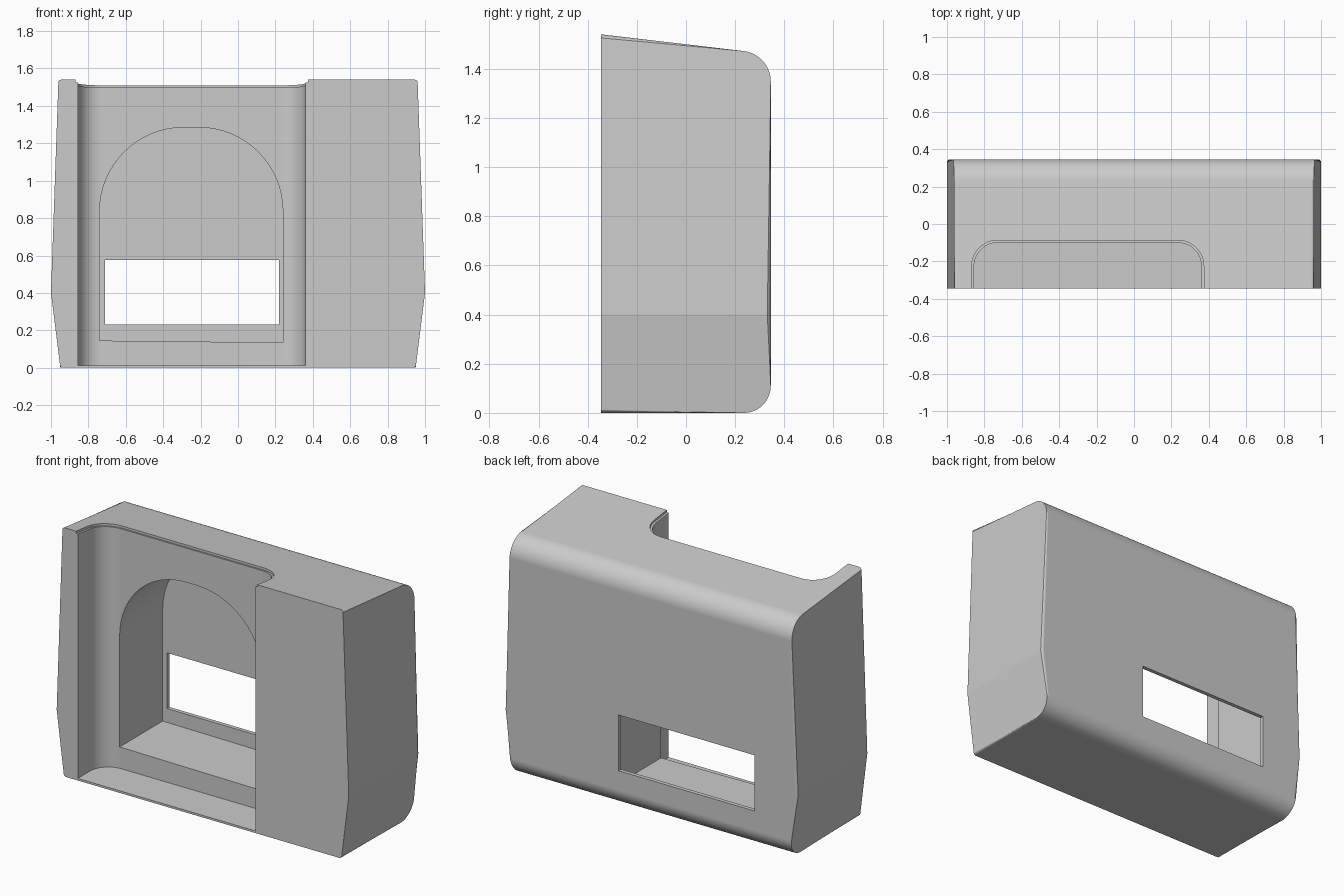
import bpy, bmesh, math
from mathutils import Vector

cube = bpy.data.objects.get("Cube")
if cube:
    bpy.data.objects.remove(cube, do_unlink=True)

FRONT, BACK, WAIST = -0.345, 0.345, 0.4


def top(y):
    """Height of the sloping roof at depth y."""
    return 1.54 - 0.117 * (y - FRONT)


def half_width(z):
    """Half width of the shell, widest at the waist."""
    if z < WAIST:
        return 0.95 + 0.05 * z / WAIST
    return 1 - 0.04 * (z - WAIST) / (top(FRONT) - WAIST)


def rounded(corners, steps=12):
    """Closed outline from (u, v, radius) corners."""
    out = []
    for i, (u, v, r) in enumerate(corners):
        p = Vector((u, v))
        if r == 0:
            out.append(p)
            continue
        a = (Vector(corners[i - 1][:2]) - p).normalized()
        b = (Vector(corners[(i + 1) % len(corners)][:2]) - p).normalized()
        half = a.angle(b) / 2
        centre = p + (a + b).normalized() * (r / math.sin(half))
        start = (p + a * (r / math.tan(half)) - centre).normalized()
        end = (p + b * (r / math.tan(half)) - centre).normalized()
        out += [centre + start.slerp(end, k / steps).normalized() * r
                for k in range(steps + 1)]
    return out


def finish(name, bm):
    bmesh.ops.recalc_face_normals(bm, faces=bm.faces)
    mesh = bpy.data.meshes.new(name)
    bm.to_mesh(mesh)
    bm.free()
    obj = bpy.data.objects.new(name, mesh)
    bpy.context.collection.objects.link(obj)
    return obj


def prism(name, outline, place, t0, t1):
    bm = bmesh.new()
    a, b = [[bm.verts.new(place(p, t)) for p in outline] for t in (t0, t1)]
    bm.faces.new(a)
    bm.faces.new(b)
    for i in range(len(a)):
        bm.faces.new((a[i - 1], a[i], b[i], b[i - 1]))
    return finish(name, bm)


# Shell: side profile spanned between two sloping, creased side walls
profile = rounded([(FRONT, WAIST, 0), (FRONT, 0, 0), (BACK, 0, 0.11),
                   (BACK, WAIST, 0), (BACK, top(BACK), 0.125), (FRONT, top(FRONT), 0)])
bm = bmesh.new()
sides = [[bm.verts.new((s * half_width(p.y), p.x, p.y)) for p in profile] for s in (-1, 1)]
caps = []
for ring in sides:
    caps.append(bm.faces.new([v for v in ring if v.co.z <= WAIST + 1e-5]))
    caps.append(bm.faces.new([v for v in ring if v.co.z >= WAIST - 1e-5]))
left, right = sides
for i in range(len(left)):
    bm.faces.new((left[i - 1], left[i], right[i], right[i - 1]))
rim = [e for e in bm.edges
       if sum(f in caps for f in e.link_faces) == 1
       and not all(v.co.y < FRONT + 1e-4 for v in e.verts)]
bmesh.ops.bevel(bm, geom=rim, offset=0.03, segments=5, profile=0.5,
                affect='EDGES', clamp_overlap=True)
shell = finish("housing_shell", bm)


# Front recess, with a shallow ledge around its open top
def recess(grow):
    x0, x1, y = -0.855 - grow, 0.36 + grow, -0.10 + grow
    return rounded([(x0, -0.6, 0), (x0, y, 0.125 + grow),
                    (x1, y, 0.125 + grow), (x1, -0.6, 0)])


cutters = [
    prism("recess_cutter", recess(0), lambda p, t: (p.x, p.y, t), 0.013, 2),
    prism("ledge_cutter", recess(0.013),
          lambda p, t: (p.x, p.y, top(p.y) + t), -0.014, 0.5),
    # Arched inner chamber
    prism("arch_cutter", rounded([(-0.74, 0.145, 0), (-0.74, 1.285, 0.45),
                                  (0.24, 1.285, 0.45), (0.24, 0.135, 0)], 16),
          lambda p, t: (p.x, t, p.y), -0.2, 0.32),
    # Window through the back wall
    prism("window_cutter", rounded([(-0.71, 0.23, 0), (-0.71, 0.575, 0),
                                    (0.22, 0.575, 0), (0.22, 0.23, 0)]),
          lambda p, t: (p.x, t, p.y), 0.2, 0.5),
]

bpy.ops.object.select_all(action='DESELECT')
bpy.context.view_layer.objects.active = shell
shell.select_set(True)
for cutter in cutters:
    cutter.hide_render = True
    mod = shell.modifiers.new("cut", 'BOOLEAN')
    mod.operation = 'DIFFERENCE'
    mod.solver = 'EXACT'
    mod.object = cutter
    bpy.ops.object.modifier_apply(modifier=mod.name)
    bpy.data.objects.remove(cutter, do_unlink=True)

# Smooth rounds, with a sharp crease at the waist of each side
bpy.ops.object.shade_smooth_by_angle(angle=math.radians(30))
bm = bmesh.new()
bm.from_mesh(shell.data)
for e in bm.edges:
    if len(e.link_faces) == 2:
        n, m = [f.normal for f in e.link_faces]
        if min(abs(n.x), abs(m.x)) > 0.9 and n.z * m.z < -0.001:
            e.smooth = False
bm.to_mesh(shell.data)
bm.free()
weighted = shell.modifiers.new("weighted_normals", 'WEIGHTED_NORMAL')
weighted.keep_sharp = True

# Single grey plastic
grey = bpy.data.materials.new("light_grey")
grey.use_nodes = True
colour = (0.6, 0.6, 0.6, 1)
grey.diffuse_color = colour
grey.node_tree.nodes["Principled BSDF"].inputs["Base Color"].default_value = colour
shell.data.materials.clear()
shell.data.materials.append(grey)
